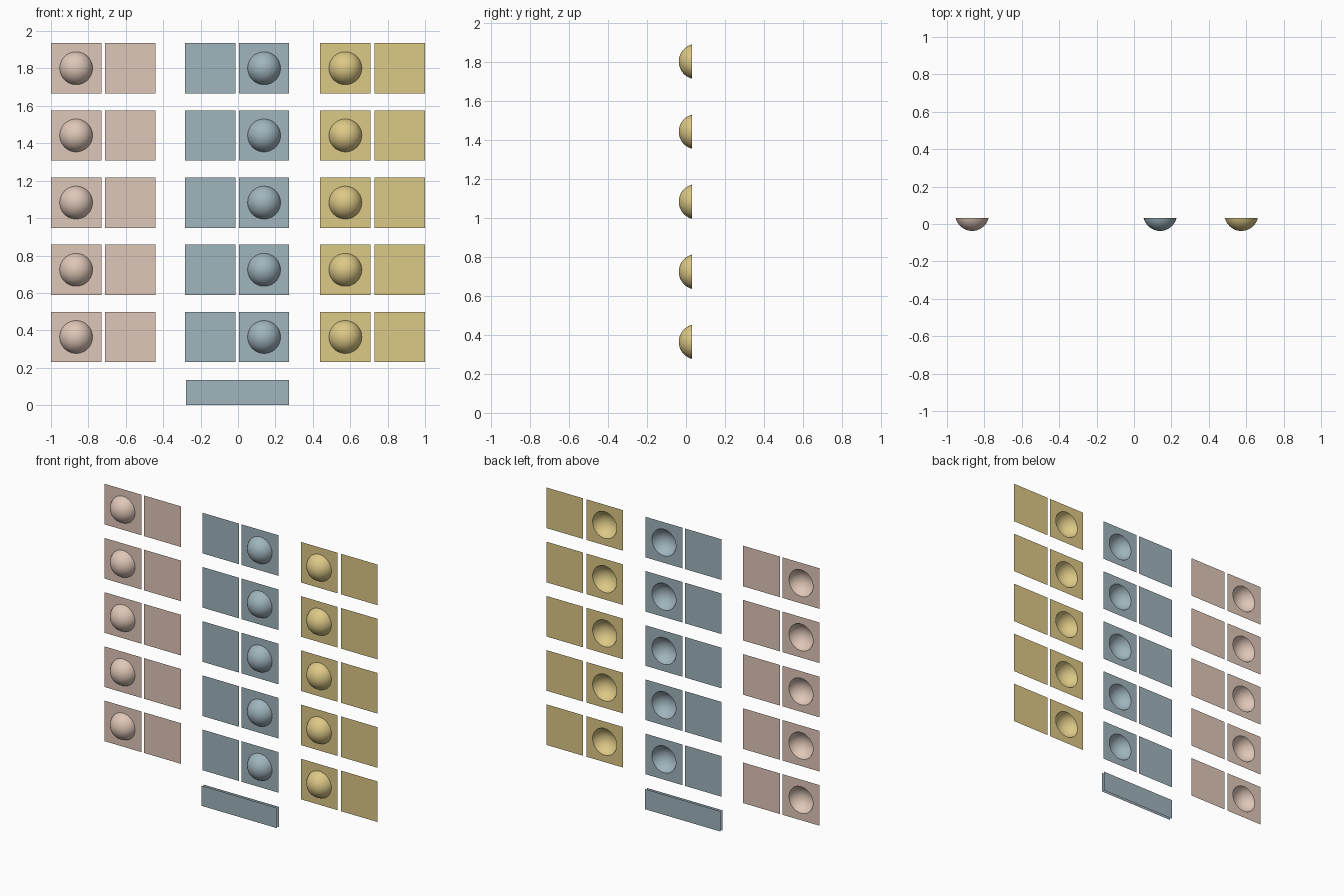
import bpy, bmesh, math

if "Cube" in bpy.data.objects:
    bpy.data.objects.remove(bpy.data.objects["Cube"])

def material(name, rgb):
    m = bpy.data.materials.new(name)
    m.diffuse_color = (*rgb, 1)
    m.use_nodes = True
    m.node_tree.nodes["Principled BSDF"].inputs["Base Color"].default_value = m.diffuse_color
    return m

PINK = material("dusty pink", (0.74, 0.57, 0.48))
BLUE = material("slate blue", (0.35, 0.46, 0.51))
YELLOW = material("straw yellow", (0.72, 0.58, 0.24))

PLANE_Y = 0.032      # depth of the square tiles
HALF = 0.1345        # half side of a tile
RIM, DEPTH = 0.088, 0.069
ROWS = [0.3645 + 0.3592 * i for i in range(5)]
SEG, RINGS = 48, 10

def finish(bm, name, mat):
    me = bpy.data.meshes.new(name)
    bm.to_mesh(me)
    bm.free()
    me.materials.append(mat)
    ob = bpy.data.objects.new(name, me)
    bpy.context.collection.objects.link(ob)
    return ob

def sheet(bm, x0, x1, z0, z1, y, back=False):
    """Single flat rectangle facing -y, or +y when back is set."""
    pts = [(x0, z0), (x1, z0), (x1, z1), (x0, z1)]
    f = bm.faces.new([bm.verts.new((x, y, z)) for x, z in pts])
    if back:
        f.normal_flip()

def domed_tile(bm, cx, cz):
    """Square tile with a round opening that swells into a hollow dome."""
    angles = [2 * math.pi * i / SEG for i in range(SEG)]
    loops = []
    # square outline reached by rays from the centre (corners fall on rays)
    ring = []
    for a in angles:
        k = HALF / max(abs(math.cos(a)), abs(math.sin(a)))
        ring.append(bm.verts.new((cx + k * math.cos(a), PLANE_Y, cz + k * math.sin(a))))
    loops.append(ring)
    # dome profile, a spherical cap
    R = (RIM ** 2 + DEPTH ** 2) / (2 * DEPTH)
    t_max = math.acos((R - DEPTH) / R)
    for j in range(RINGS):
        t = t_max * (1 - j / RINGS)
        r, y = R * math.sin(t), PLANE_Y - (R * math.cos(t) - (R - DEPTH))
        loops.append([bm.verts.new((cx + r * math.cos(a), y, cz + r * math.sin(a)))
                      for a in angles])
    for j, (outer, inner) in enumerate(zip(loops, loops[1:])):
        for i in range(SEG):
            n = (i + 1) % SEG
            f = bm.faces.new((outer[i], outer[n], inner[n], inner[i]))
            f.smooth = j > 0
            if j == 1:   # crisp rim where dome meets tile
                bm.edges.get((outer[i], outer[n])).smooth = False
    tip = bm.verts.new((cx, PLANE_Y - DEPTH, cz))
    for i in range(SEG):
        bm.faces.new((loops[-1][i], loops[-1][(i + 1) % SEG], tip)).smooth = True

# three columns: domed tile centre, plain tile centre
columns = [("left", PINK, -0.8655, -0.576),
           ("middle", BLUE, 0.1395, -0.1485),
           ("right", YELLOW, 0.574, 0.8655)]
for side, mat, dome_x, plain_x in columns:
    for r, z in enumerate(ROWS):
        bm = bmesh.new()
        domed_tile(bm, dome_x, z)
        finish(bm, f"{side}_domed_tile_{r + 1}", mat)
        bm = bmesh.new()
        sheet(bm, plain_x - HALF, plain_x + HALF, z - HALF, z + HALF, PLANE_Y)
        finish(bm, f"{side}_plain_tile_{r + 1}", mat)

# base bar: two parallel sheets with open edges
bm = bmesh.new()
sheet(bm, -0.279, 0.274, 0.0, 0.134, 0.018)
sheet(bm, -0.279, 0.274, 0.0, 0.134, 0.037, back=True)
finish(bm, "base_bar", BLUE)
